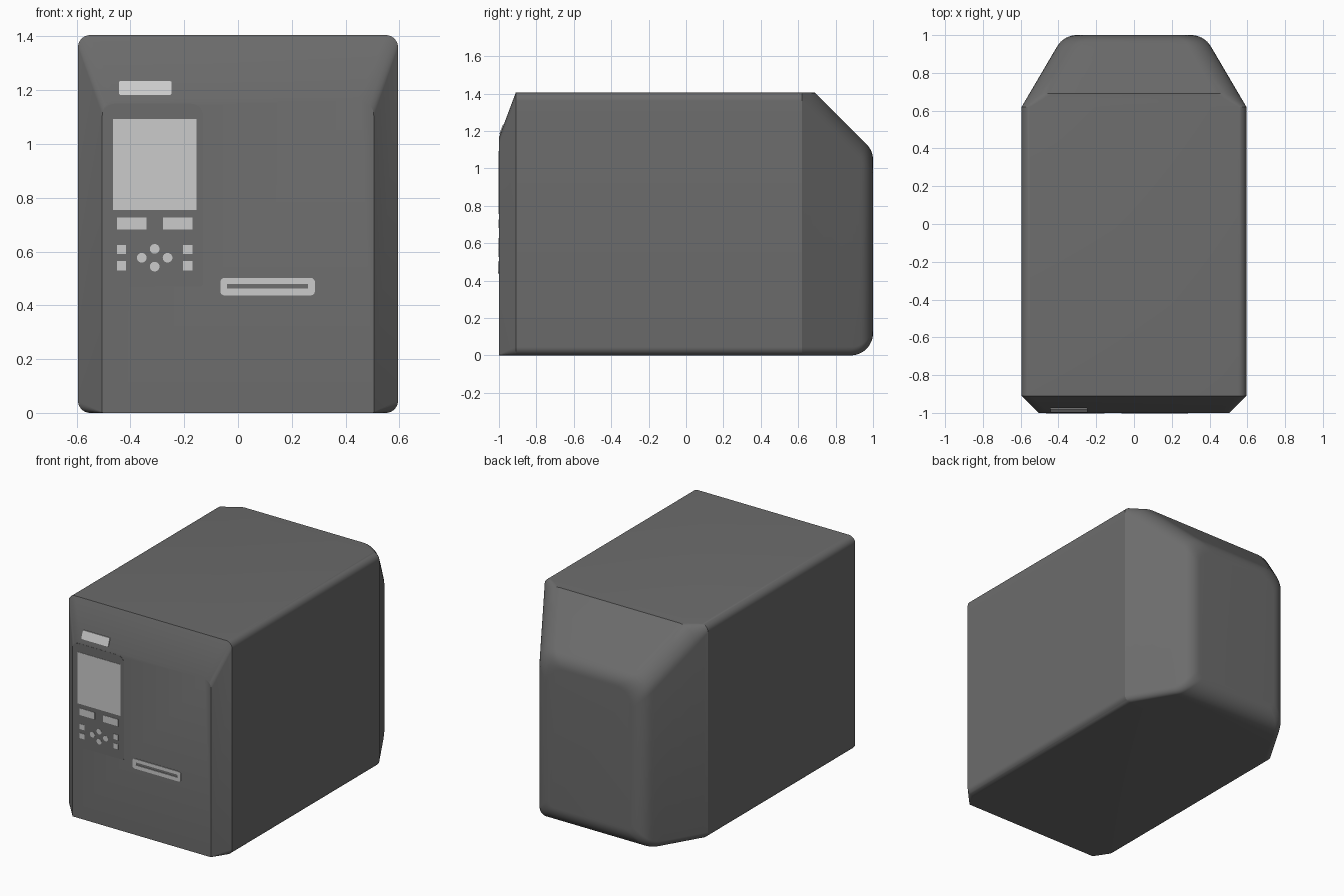
import bpy, bmesh
from math import sin, cos, pi, sqrt, radians, atan2

if "Cube" in bpy.data.objects:
    bpy.data.objects.remove(bpy.data.objects["Cube"])

dark = bpy.data.materials.new("dark_grey")
dark.diffuse_color = (0.15, 0.15, 0.15, 1)
dark.use_nodes = True
dark.node_tree.nodes["Principled BSDF"].inputs["Base Color"].default_value = dark.diffuse_color


def add_object(name, bm, mat=None, angle=None):
    bmesh.ops.recalc_face_normals(bm, faces=bm.faces)
    me = bpy.data.meshes.new(name)
    bm.to_mesh(me)
    bm.free()
    ob = bpy.data.objects.new(name, me)
    bpy.context.collection.objects.link(ob)
    if mat:
        me.materials.append(mat)
    if angle:
        bpy.ops.object.select_all(action='DESELECT')
        ob.select_set(True)
        bpy.context.view_layer.objects.active = ob
        bpy.ops.object.shade_smooth_by_angle(angle=radians(angle))
    return ob


def rounded_rect(x0, x1, z0, z1, r_bottom, r_top, seg=8):
    """Counter-clockwise outline in x, z."""
    pts = []
    for cx, cz, r, a0 in ((x1, z1, r_top, 0), (x0, z1, r_top, 90),
                          (x0, z0, r_bottom, 180), (x1, z0, r_bottom, 270)):
        sx, sz = (-1 if cx == x1 else 1), (-1 if cz == z1 else 1)
        for i in range(seg + 1):
            a = radians(a0 + 90 * i / seg)
            pts.append((cx + sx * r + r * cos(a), cz + sz * r + r * sin(a)))
    return pts


def bridge(bm, a, b):
    for i in range(len(a)):
        j = (i + 1) % len(a)
        bm.faces.new((a[i], a[j], b[j], b[i]))


# Housing: rounded sections lofted from front to back
W, H, R = 0.595, 1.405, 0.12


def section(y):
    """Half width, bottom, top, bottom radius, top radius in the rear part."""
    s = sqrt(max(0, R * R - (y - 0.88) ** 2))
    hw = 0.303 + s if y > 0.94 else W - (y - 0.62) * 0.588
    if y <= 0.94:
        hw = 0.407 + (0.94 - y) * (W - 0.407) / 0.32
    top = 1.045 + s if y > 0.965 else min(H, H - (y - 0.69))
    bottom = 0.12 - s if y > 0.88 else 0
    r_top = 0.045 + 0.075 * min(1, (y - 0.62) / 0.07)
    return y, hw, bottom, top, 0.045, r_top


sections = [(-1, 0.505, 0, 1.165, 0.004, 0.06), (-0.91, W, 0, H, 0.045, 0.045)]
sections += [section(y) for y in (0.62, 0.64, 0.665, 0.69, 0.78)]
sections += [section(0.88 + R * sin(radians(7.5 * i))) for i in range(13)]

bm = bmesh.new()
rings = [[bm.verts.new((x, y, z)) for x, z in rounded_rect(-hw, hw, b, t, rb, rt)]
         for y, hw, b, t, rb, rt in sections]
for a, b in zip(rings, rings[1:]):
    bridge(bm, a, b)
bm.faces.new(rings[0])
bm.faces.new(rings[-1])
add_object("housing", bm, dark, 20)


# Thin fittings on the front face
def plate(name, outline, h=0.003, mat=None, hole=None, y_at=lambda z: -1):
    bm = bmesh.new()

    def loop(pts, d):
        return [bm.verts.new((x, y_at(z) + d, z)) for x, z in pts]
    front, back = loop(outline, -h), loop(outline, 0.004)
    bridge(bm, front, back)
    if hole:
        front_in, back_in = loop(hole, -h), loop(hole, 0.004)
        bridge(bm, front_in, back_in)
        bridge(bm, front, front_in)
        bridge(bm, back, back_in)
    else:
        bm.faces.new(front)
        bm.faces.new(back)
    return add_object(name, bm, mat)


def box(x0, x1, z0, z1):
    return [(x0, z0), (x1, z0), (x1, z1), (x0, z1)]


plate("control_panel", rounded_rect(-0.503, -0.13, 0.47, 1.15, 0.01, 0.045), 0.001, dark)
plate("screen", box(-0.465, -0.155, 0.755, 1.093))
plate("slot_frame", rounded_rect(-0.066, 0.286, 0.437, 0.502, 0.016, 0.016), 0.004,
      hole=rounded_rect(-0.041, 0.261, 0.462, 0.48, 0.002, 0.002))
plate("badge_plate", rounded_rect(-0.443, -0.247, 1.183, 1.234, 0.006, 0.006), 0.005,
      y_at=lambda z: -1 + 0.09 * (z - 1.165) / 0.24)

# Keys, mirrored about the centre of the control panel
CX = -0.31
for side, label in ((-1, "left"), (1, "right")):
    for kind, inner, outer, z0, z1 in (("soft_key", 0.031, 0.14, 0.682, 0.727),
                                       ("upper_key", 0.106, 0.14, 0.59, 0.624),
                                       ("lower_key", 0.106, 0.14, 0.53, 0.564)):
        xs = sorted((CX + side * inner, CX + side * outer))
        plate(f"{label}_{kind}", box(*xs, z0, z1))
for i, (dx, dz) in enumerate(((0, 0.033), (0.048, 0), (0, -0.033), (-0.048, 0))):
    plate(f"arrow_key_{i + 1}", [(CX + dx + 0.018 * cos(pi * k / 12),
                                  0.577 + dz + 0.018 * sin(pi * k / 12)) for k in range(24)])
